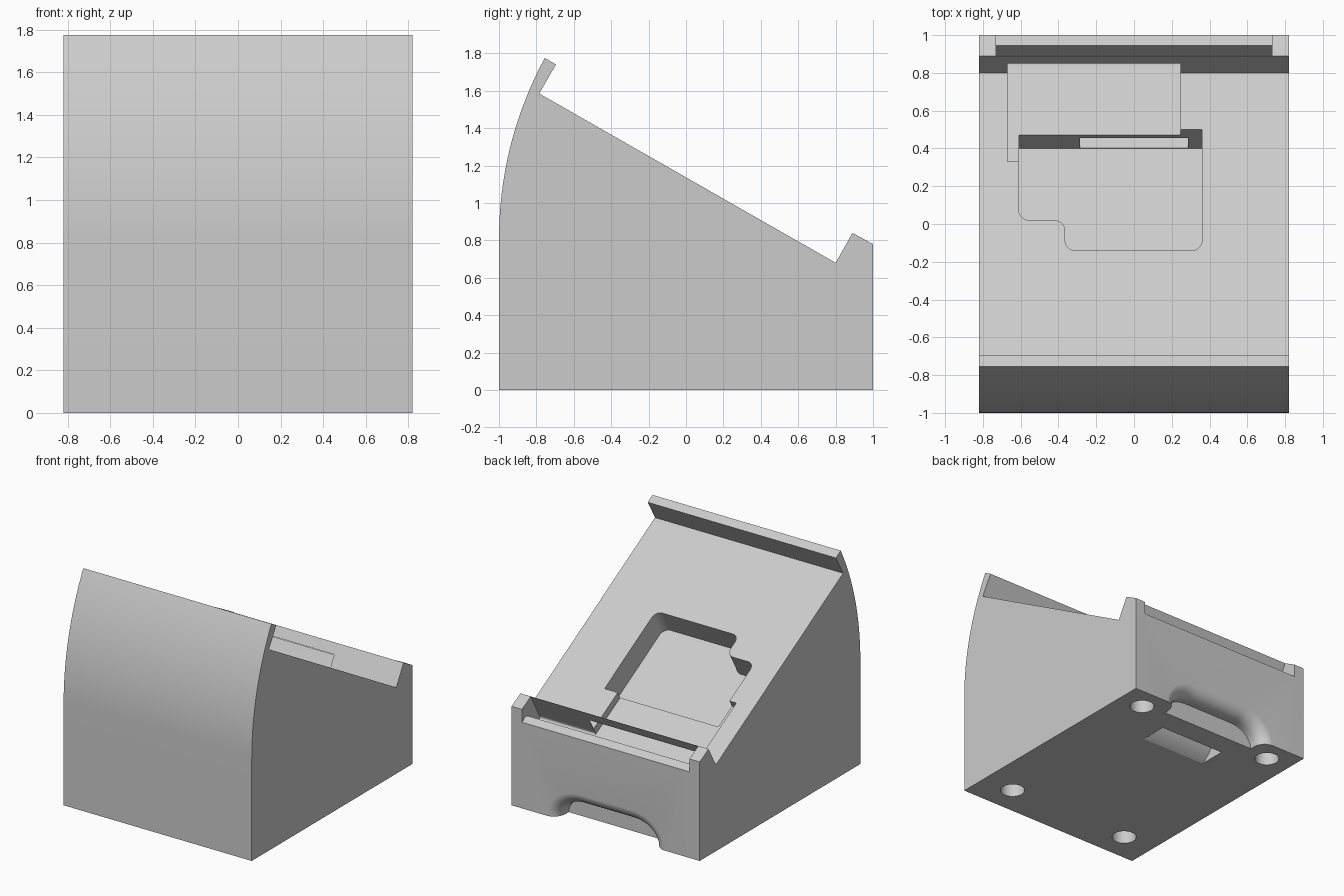
import bpy, math
from mathutils import Vector

cube = bpy.data.objects.get("Cube")
if cube:
    bpy.data.objects.remove(cube, do_unlink=True)

grey = bpy.data.materials.new("light grey")
grey.use_nodes = True
colour = (0.6, 0.6, 0.6, 1)
grey.diffuse_color = colour
grey.node_tree.nodes["Principled BSDF"].inputs["Base Color"].default_value = colour

HALF = 0.82                      # half width of the stand
ALONG = Vector((0, 0.868, -0.496))   # down the sloping rest
OUT = Vector((0, 0.496, 0.868))      # square to the sloping rest
ORIGIN = Vector((0, 0, 1.137))


def loft(name, rings):
    """Closed solid through matching rings of points."""
    n = len(rings[0])
    verts = [p for ring in rings for p in ring]
    faces = [list(range(n))[::-1], [len(verts) - n + i for i in range(n)]]
    for r in range(len(rings) - 1):
        for i in range(n):
            j = (i + 1) % n
            faces.append([r * n + i, r * n + j, r * n + n + j, r * n + n + i])
    mesh = bpy.data.meshes.new(name)
    mesh.from_pydata(verts, [], faces)
    obj = bpy.data.objects.new(name, mesh)
    bpy.context.collection.objects.link(obj)
    bpy.context.view_layer.objects.active = obj
    bpy.ops.object.select_all(action='DESELECT')
    obj.select_set(True)
    bpy.ops.object.mode_set(mode='EDIT')
    bpy.ops.mesh.select_all(action='SELECT')
    bpy.ops.mesh.normals_make_consistent(inside=False)
    bpy.ops.object.mode_set(mode='OBJECT')
    return obj


def side_prism(name, profile, x0, x1):
    """Side profile of (y, z) stretched across x."""
    return loft(name, [[(x, y, z) for y, z in profile] for x in (x0, x1)])


def slope(x, u, n):
    return ORIGIN + Vector((x, 0, 0)) + ALONG * u + OUT * n


def slope_prism(name, outline, n0, n1):
    """Outline of (x, y) on the slope, cut square to it."""
    return loft(name, [[slope(x, y / ALONG.y, n) for x, y in outline] for n in (n0, n1)])


def rounded(corners):
    """Outline from (x, y, radius) corners."""
    out = []
    for i, (x, y, r) in enumerate(corners):
        p = Vector((x, y))
        if not r:
            out.append(p)
            continue
        a = p + (Vector(corners[i - 1][:2]) - p).normalized() * r
        b = p + (Vector(corners[(i + 1) % len(corners)][:2]) - p).normalized() * r
        for k in range(9):
            t = math.pi / 2 * k / 8
            out.append(p + (a - p) * (1 - math.sin(t)) + (b - p) * (1 - math.cos(t)))
    return out


def bezier(a, b, c, steps):
    a, b, c = Vector(a), Vector(b), Vector(c)
    return [tuple(a * (1 - t) ** 2 + b * 2 * t * (1 - t) + c * t * t)
            for t in (k / steps for k in range(steps + 1))]


# Body with sloping rest, top lip, bottom lip and bowed front
body = side_prism("stand_body", [(-1, 0), (1, 0), (1, 0.78), (0.89, 0.84), (0.8, 0.68),
                                 (-0.785, 1.585), (-0.695, 1.74)]
                  + bezier((-0.755, 1.775), (-1, 1.32), (-1, 0.8), 24), -HALF, HALF)
cutters = []

# Trough between the two bottom corner posts
wall, floor, ledge = 1.032, -0.06, 0.098
trough = [(0.922, 0.4), (0.922, floor + 0.03)]
trough += bezier((0.922, floor + 0.02), (0.922, floor), (0.942, floor), 5)
trough += bezier((wall - 0.05, floor), (wall, floor), (wall, floor + 0.05), 8)
trough += [(wall, ledge), (1.4, ledge), (1.4, 0.4)]
cutters.append(loft("trough_cutter", [[slope(x, u, n) for u, n in trough]
                                      for x in (-0.73, 0.73)]))

# Shallow channel running from the pocket to the trough
cutters.append(slope_prism("channel_cutter", [(-0.67, 0.33), (0.245, 0.33),
                                              (0.245, 0.83), (-0.67, 0.83)], floor, 0.1))

# Stepped pocket
r = 0.055
cutters.append(slope_prism("pocket_cutter", rounded([
    (0.36, 0.5, 0), (-0.61, 0.5, 0), (-0.61, 0.02, r), (-0.365, 0.02, r),
    (-0.365, -0.14, r), (0.36, -0.14, r)]), -0.2, 0.15))

# Cable tunnel from the pocket to the underside
p0, p1 = slope(0, 0.45, -0.199), slope(0, 0.45, -0.09)
tunnel = [(p0.y, p0.z)] + bezier((0.48, 0.634), (0.62, 0.55), (0.62, 0.36), 8)
tunnel += bezier((0.62, 0.34), (0.62, 0.08), (0.44, -0.01), 10)
tunnel += bezier((0.67, -0.01), (0.77, 0.12), (0.77, 0.34), 8)
tunnel += bezier((0.77, 0.4), (0.77, 0.59), (0.64, 0.666), 8) + [(p1.y, p1.z)]
cutters.append(side_prism("tunnel_cutter", tunnel, -0.287, 0.287))

# Flared finger arch at the foot of the back
rings = []
for k in range(10):
    t = math.pi / 2 * max(k - 1, 0) / 8
    grow = 0.1 * (1 - math.cos(t))
    y = 0.86 if k == 0 else 0.901 + 0.1 * math.sin(t)
    rx, rz = 0.2 + grow, 0.15 + grow
    arc = [(0.22 + rx * math.cos(a), rz * math.sin(a))
           for a in (math.pi / 2 * i / 12 for i in range(13))]
    half = [(0.22 + rx, -0.05)] + arc
    rings.append([(x, y, z) for x, z in half] + [(-x, y, z) for x, z in reversed(half)])
cutters.append(loft("arch_cutter", rings))

# Round foot sockets underneath
for x, y in ((0.61, 0.82), (0.545, -0.765)):
    for side in (-1, 1):
        bpy.ops.mesh.primitive_cylinder_add(vertices=40, radius=0.09, depth=0.3,
                                            location=(side * x, y, 0))
        bpy.context.object.name = "socket_cutter"
        cutters.append(bpy.context.object)

# Cut everything from the body and drop the cutters
for cutter in cutters:
    mod = body.modifiers.new("cut", 'BOOLEAN')
    mod.operation = 'DIFFERENCE'
    mod.solver = 'EXACT'
    mod.object = cutter
bpy.context.view_layer.update()
solid = bpy.data.meshes.new_from_object(
    body.evaluated_get(bpy.context.evaluated_depsgraph_get()))
body.modifiers.clear()
body.data = solid
for cutter in cutters:
    bpy.data.objects.remove(cutter, do_unlink=True)

body.data.materials.clear()
body.data.materials.append(grey)
bpy.ops.object.select_all(action='DESELECT')
body.select_set(True)
bpy.context.view_layer.objects.active = body
bpy.ops.object.shade_smooth_by_angle(angle=math.radians(25))
